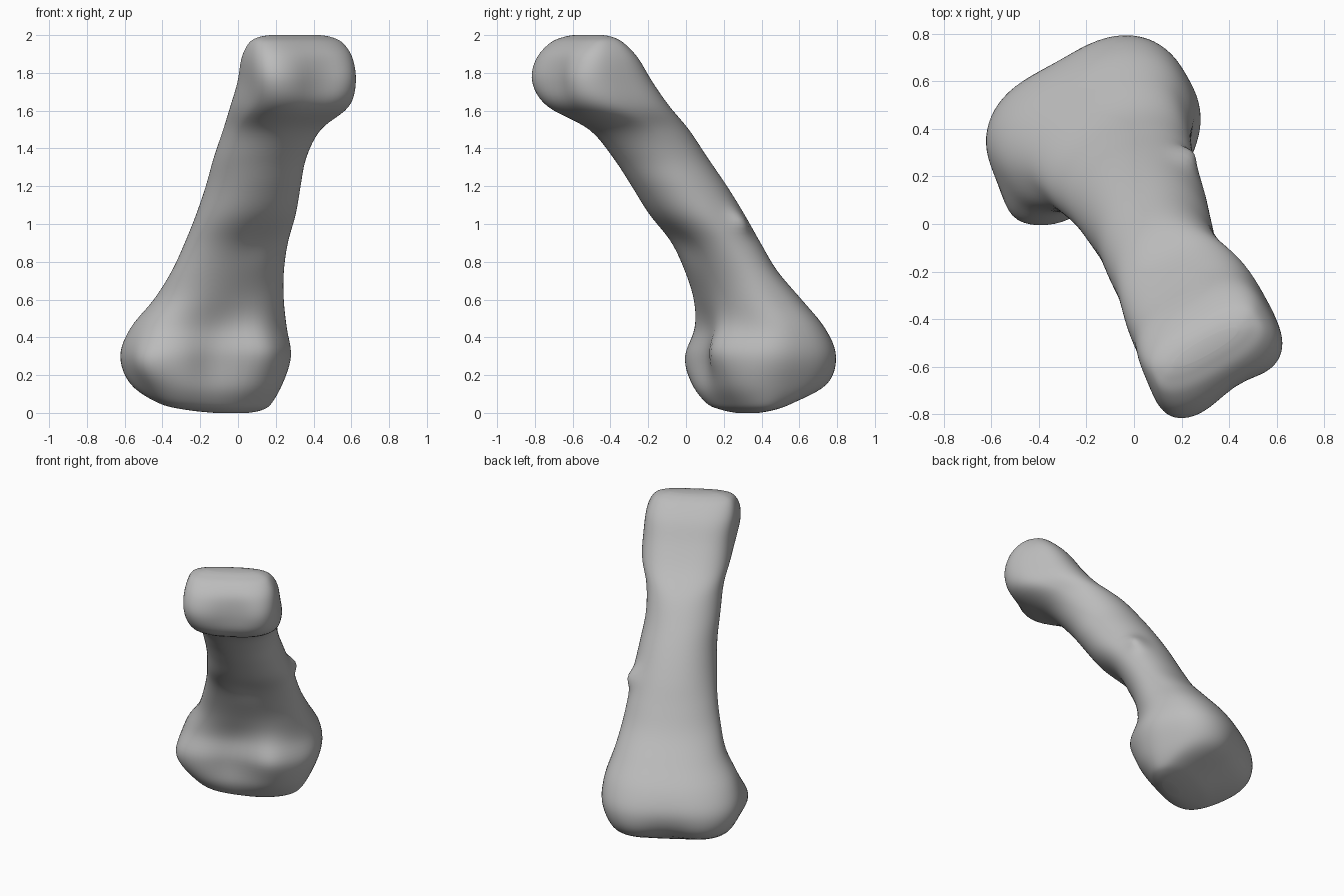
import bpy
import bmesh
from math import cos, sin, pi, exp, copysign
from mathutils import Vector

default_cube = bpy.data.objects.get("Cube")
if default_cube:
    bpy.data.objects.remove(default_cube, do_unlink=True)

# Directions across the bone (side) and from palm to back of the hand (dorsal)
SIDE = Vector((0.87, 0.49, 0))
DORSAL = Vector((-0.49, 0.87, 0))
SEGMENTS = 72
STEPS = 6

# Level slices: height, side centre, dorsal centre, half width, half depth, squareness
SLICES = [
    (0.0, .13, .30, .10, .04, 2),
    (.015, .10, .32, .22, .10, 2),
    (.05, .06, .35, .32, .175, 2.3),
    (.15, .045, .42, .40, .312, 2.6),
    (.30, .045, .43, .455, .34, 2.6),
    (.45, .055, .415, .43, .29, 2.4),
    (.60, .07, .332, .36, .245, 2.3),
    (.75, .07, .235, .317, .213, 2.1),
    (.90, .07, .143, .287, .213, 2.1),
    (1.05, .065, .03, .267, .243, 2.1),
    (1.2, .053, -.07, .248, .25, 2.1),
    (1.35, .035, -.175, .24, .25, 2.1),
    (1.5, .035, -.305, .25, .26, 2.2),
    (1.62, .04, -.485, .288, .295, 2.8),
    (1.75, .035, -.572, .292, .27, 3),
    (1.88, .022, -.60, .29, .208, 3),
    (1.96, .012, -.605, .26, .13, 2.9),
    (1.99, .01, -.60, .21, .07, 2.6),
    (2.0, .01, -.60, .15, .03, 2.2),
]

# Soft swellings and hollows: centre (side, dorsal, height), radius, push (side, dorsal)
SWELLINGS = [
    ((.33, .15, 1.02), .06, (.05, 0)),        # side crest
    ((-.05, .12, .48), .18, (0, .02)),        # hollow above the base lobes
    ((-.06, .10, .25), .17, (0, .06)),        # hollow between the base lobes
    ((.20, .09, .36), .15, (0, -.06)),        # larger palm lobe of the base
    ((-.39, .25, .25), .14, (-.05, 0)),       # smaller base lobe
    ((.08, -.06, .92), .13, (0, .02)),        # palm hollow on the shaft
    ((.05, -.83, 1.76), .13, (0, .04)),       # waist between the knuckle lobes
    ((-.22, -.76, 1.77), .16, (-.04, -.02)),  # larger knuckle lobe
    ((.05, .70, .12), .16, (0, -.06)),        # joint hollow
]


def blend(a, b, c, d, t):
    """Smooth curve from b to c."""
    return tuple(
        q + 0.5 * t * ((r - p) + t * ((2*p - 5*q + 4*r - s) + t * (3*(q - r) + s - p)))
        for p, q, r, s in zip(a, b, c, d))


def dense_slices():
    last = len(SLICES) - 1
    for i in range(last):
        near = [SLICES[min(max(i + k, 0), last)] for k in (-1, 0, 1, 2)]
        for step in range(STEPS):
            yield blend(*near, step / STEPS)
    yield SLICES[last]


def rounded(value, squareness):
    return copysign(abs(value) ** (2 / squareness), value)


def surface_point(slice_values, angle):
    z, side, dorsal, width, depth, square = slice_values
    side += width * rounded(cos(angle), square)
    dorsal += depth * rounded(sin(angle), square)
    point = Vector((side, dorsal, z))
    moved = point.copy()
    for centre, radius, push in SWELLINGS:
        weight = exp(-(point - Vector(centre)).length_squared / radius ** 2)
        moved += weight * Vector((*push, 0))
    return SIDE * moved.x + DORSAL * moved.y + Vector((0, 0, moved.z))


# Finger bone, lofted through the slices and closed at both ends
bm = bmesh.new()
rings = []
for values in dense_slices():
    rings.append([bm.verts.new(surface_point(values, 2 * pi * k / SEGMENTS))
                  for k in range(SEGMENTS)])
for low, high in zip(rings, rings[1:]):
    for k in range(SEGMENTS):
        n = (k + 1) % SEGMENTS
        bm.faces.new((low[k], low[n], high[n], high[k]))
bm.faces.new(list(reversed(rings[0])))
bm.faces.new(rings[-1])
bmesh.ops.recalc_face_normals(bm, faces=bm.faces)
for face in bm.faces:
    face.smooth = True
mesh = bpy.data.meshes.new("finger_bone")
bm.to_mesh(mesh)
bm.free()
bone = bpy.data.objects.new("finger_bone", mesh)
bpy.context.collection.objects.link(bone)

# Light smoothing evens out the joins between slices
relax = bone.modifiers.new("relax", "SMOOTH")
relax.factor = 0.5
relax.iterations = 4

# Plain grey bone colour
colour = (0.5, 0.5, 0.5, 1)
grey = bpy.data.materials.new("bone_grey")
grey.use_nodes = True
grey.diffuse_color = colour
grey.node_tree.nodes["Principled BSDF"].inputs["Base Color"].default_value = colour
mesh.materials.append(grey)
